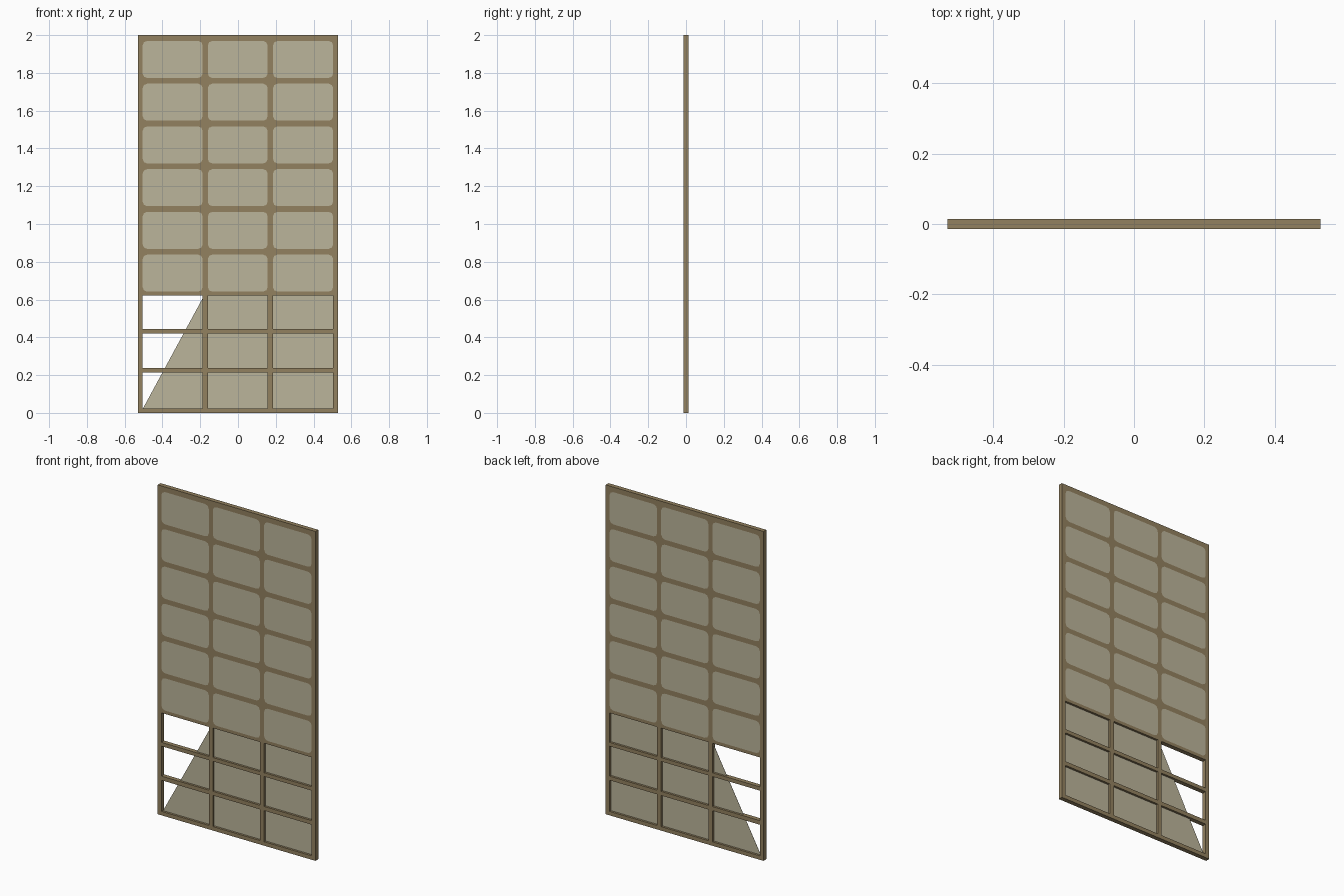
import bpy, bmesh

if "Cube" in bpy.data.objects:
    bpy.data.objects.remove(bpy.data.objects["Cube"])

T = 0.0135                                        # half thickness of the screen
W = 0.53                                          # half width
COLS = [(-0.505, -0.187), (-0.16, 0.157), (0.185, 0.504)]    # cell openings in x
LOW = [(0.024, 0.213), (0.238, 0.42), (0.443, 0.622)]        # open lattice rows
SPLIT = 0.622                                     # lattice below, solid panel above
HIGH = [(0.642 + i * 0.2262, 0.838 + i * 0.2262) for i in range(6)]


def material(name, rgb):
    m = bpy.data.materials.new(name)
    m.diffuse_color = (*rgb, 1)
    m.use_nodes = True
    m.node_tree.nodes["Principled BSDF"].inputs["Base Color"].default_value = m.diffuse_color
    return m


wood = material("tan wood", (0.29, 0.22, 0.115))
paper = material("pale paper", (0.50, 0.46, 0.325))


def finish(name, bm, mats):
    bmesh.ops.remove_doubles(bm, verts=bm.verts, dist=1e-5)
    bmesh.ops.recalc_face_normals(bm, faces=bm.faces)
    me = bpy.data.meshes.new(name)
    bm.to_mesh(me)
    bm.free()
    for m in mats:
        me.materials.append(m)
    ob = bpy.data.objects.new(name, me)
    bpy.context.collection.objects.link(ob)
    return ob


def bar(name, x0, x1, z0, z1):
    bm = bmesh.new()
    bmesh.ops.create_cube(bm, size=1)
    for v in bm.verts:
        v.co = ((x0 + x1) / 2 + v.co.x * (x1 - x0), v.co.y * 2 * T,
                (z0 + z1) / 2 + v.co.z * (z1 - z0))
    finish(name, bm, [wood])


# Lower lattice: stiles between the columns, rails between the stiles
bar("left_stile", -W, COLS[0][0], 0, SPLIT)
bar("right_stile", COLS[2][1], W, 0, SPLIT)
for i in range(2):
    bar("lattice_upright", COLS[i][1], COLS[i + 1][0], 0, SPLIT)
for a, b in COLS:
    bar("bottom_rail", a, b, 0, LOW[0][0])
    for i in range(2):
        bar("lattice_rail", a, b, LOW[i][1], LOW[i + 1][0])

# Upper solid panel: each cell is a wood border with a corner-cut paper face
bm = bmesh.new()


def face(pts, mat=0):
    bm.faces.new([bm.verts.new(p) for p in pts]).material_index = mat


def midlines(spans, lo, hi):
    return [lo] + [(p[1] + q[0]) / 2 for p, q in zip(spans, spans[1:])] + [hi]


gx = midlines(COLS, -W, W)
gz = midlines(HIGH, SPLIT, 2.0)
C, K = 0.024, 0.007                               # corner cut and its softening
for y in (-T, T):
    for i, (a, b) in enumerate(COLS):
        for j, (c, d) in enumerate(HIGH):
            outer = [(gx[i], gz[j]), (gx[i + 1], gz[j]),
                     (gx[i + 1], gz[j + 1]), (gx[i], gz[j + 1])]
            corners = [[(a, c + C), (a + K, c + K), (a + C, c)],
                       [(b - C, c), (b - K, c + K), (b, c + C)],
                       [(b, d - C), (b - K, d - K), (b - C, d)],
                       [(a + C, d), (a + K, d - K), (a, d - C)]]

            def flat(pts):
                return [(x, y, z) for x, z in pts]
            face(flat(sum(corners, [])), 1)
            for k in range(4):
                n = (k + 1) % 4
                p = corners[k]
                face(flat([outer[k], outer[n], corners[n][0], p[2]]))
                face(flat([outer[k], p[1], p[0]]))
                face(flat([outer[k], p[2], p[1]]))
# Outer edges of the panel
for z in (SPLIT, 2.0):
    for x0, x1 in zip(gx, gx[1:]):
        face([(x0, -T, z), (x1, -T, z), (x1, T, z), (x0, T, z)])
for x in (-W, W):
    for z0, z1 in zip(gz, gz[1:]):
        face([(x, -T, z0), (x, T, z0), (x, T, z1), (x, -T, z1)])
finish("upper_panel", bm, [wood, paper])

# Torn paper sheet behind the lattice, cut diagonally in the left column
bm = bmesh.new()
outline = [(COLS[0][0], 0.02), (0.507, 0.02), (0.507, 0.624), (-0.178, 0.624)]
f = bm.faces.new([bm.verts.new((x, -0.0005, z)) for x, z in outline])
ext = bmesh.ops.extrude_face_region(bm, geom=[f], use_keep_orig=True)
for v in ext["geom"]:
    if isinstance(v, bmesh.types.BMVert):
        v.co.y = 0.0005
finish("torn_paper_sheet", bm, [paper])
